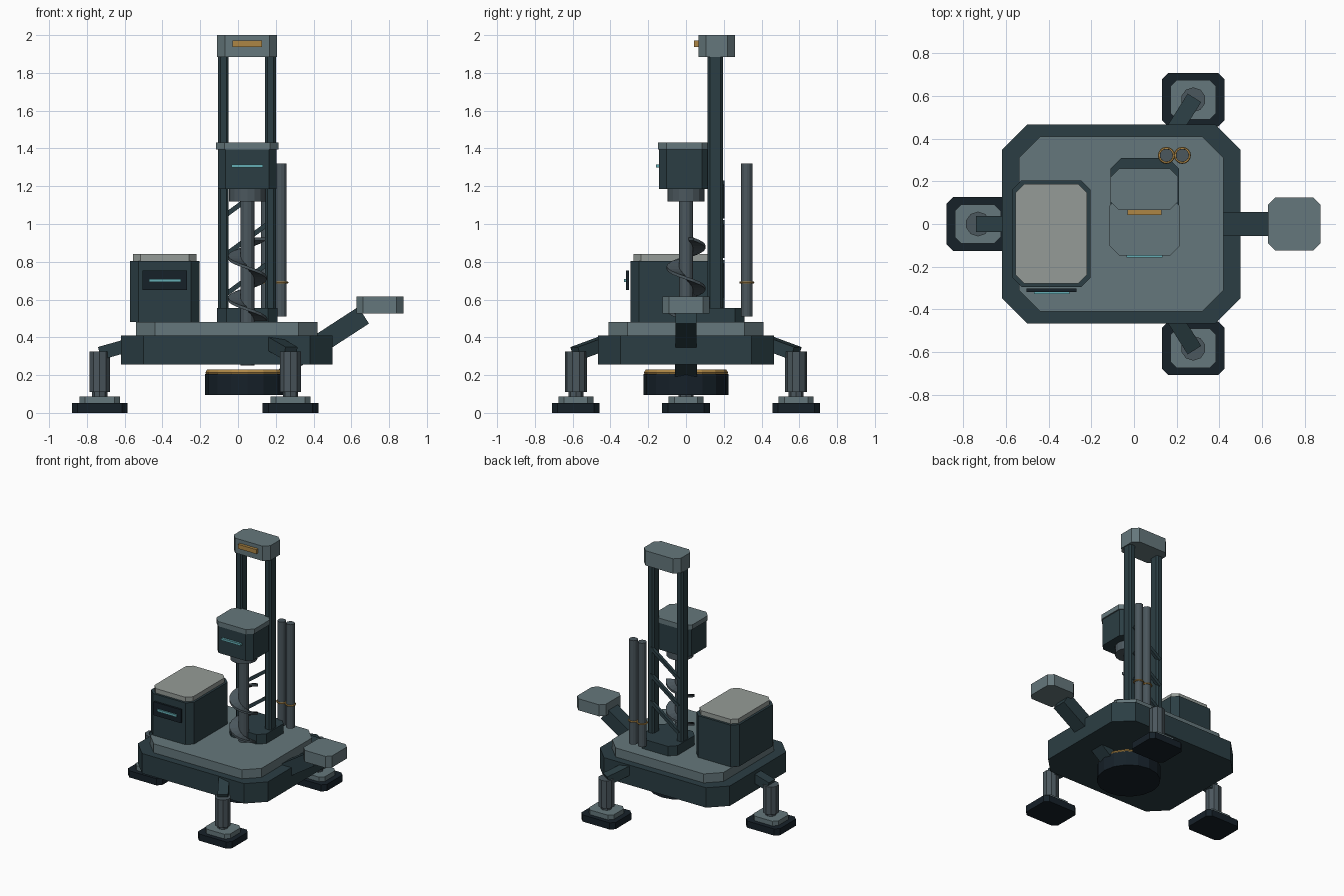
import bpy, bmesh, math
from mathutils import Vector

if "Cube" in bpy.data.objects:
    bpy.data.objects.remove(bpy.data.objects["Cube"])

COLORS = {
    "dark": (0.024, 0.048, 0.057, 1), "panel": (0.13, 0.185, 0.2, 1),
    "black": (0.008, 0.015, 0.022, 1), "metal": (0.07, 0.095, 0.11, 1),
    "gold": (0.42, 0.24, 0.06, 1), "teal": (0.13, 0.42, 0.46, 1),
    "pale": (0.3, 0.33, 0.31, 1),
}
MATS = {}
for key, col in COLORS.items():
    MATS[key] = bpy.data.materials.new(key)
    MATS[key].diffuse_color = col


def finish(name, bm, mat):
    bmesh.ops.recalc_face_normals(bm, faces=bm.faces)
    me = bpy.data.meshes.new(name)
    bm.to_mesh(me)
    bm.free()
    ob = bpy.data.objects.new(name, me)
    me.materials.append(MATS[mat])
    bpy.context.collection.objects.link(ob)
    return ob


def slab(name, x, y, z, cut, mat):
    """Upright block with chamfered corners; x, y, z are (min, max)."""
    bm = bmesh.new()
    (a, b), (c, d), k = x, y, cut
    if k:
        pts = [(a + k, c), (b - k, c), (b, c + k), (b, d - k),
               (b - k, d), (a + k, d), (a, d - k), (a, c + k)]
    else:
        pts = [(a, c), (b, c), (b, d), (a, d)]
    f = bm.faces.new([bm.verts.new((px, py, z[0])) for px, py in pts])
    top = bmesh.ops.extrude_face_region(bm, geom=[f])["geom"]
    bmesh.ops.translate(bm, vec=(0, 0, z[1] - z[0]),
                        verts=[v for v in top if isinstance(v, bmesh.types.BMVert)])
    return finish(name, bm, mat)


def rod(name, x, y, z, r, sides, mat, r_top=None):
    bm = bmesh.new()
    bmesh.ops.create_cone(bm, cap_ends=True, segments=sides, radius1=r,
                          radius2=r if r_top is None else r_top, depth=z[1] - z[0])
    bmesh.ops.translate(bm, verts=bm.verts, vec=(x, y, (z[0] + z[1]) / 2))
    return finish(name, bm, mat)


def beam(name, p, q, w, h, mat):
    """Square bar from p to q."""
    p, q = Vector(p), Vector(q)
    bm = bmesh.new()
    bmesh.ops.create_cube(bm, size=1)
    bmesh.ops.scale(bm, verts=bm.verts, vec=((q - p).length, w, h))
    ob = finish(name, bm, mat)
    ob.rotation_euler = (q - p).to_track_quat('X', 'Z').to_euler()
    ob.location = (p + q) / 2
    return ob


def ring(name, loc, major, minor, mat, seg=16):
    bpy.ops.mesh.primitive_torus_add(location=loc, major_radius=major, minor_radius=minor,
                                     major_segments=seg, minor_segments=6)
    ob = bpy.context.object
    ob.name = name
    ob.data.materials.append(MATS[mat])


# Chassis and deck
slab("chassis", (-0.62, 0.50), (-0.467, 0.467), (0.255, 0.41), 0.12, "dark")
slab("deck", (-0.54, 0.42), (-0.41, 0.41), (0.41, 0.48), 0.10, "panel")

# Power unit with front display
slab("power_unit", (-0.573, -0.203), (-0.295, 0.205), (0.48, 0.805), 0.045, "dark")
slab("power_unit_lid", (-0.555, -0.22), (-0.278, 0.187), (0.805, 0.84), 0.04, "pale")
slab("display_panel", (-0.505, -0.27), (-0.318, -0.303), (0.65, 0.755), 0, "black")
slab("display_light", (-0.47, -0.302), (-0.328, -0.318), (0.692, 0.71), 0, "teal")

# Mast: base, rails, back braces, cap
slab("mast_base", (-0.11, 0.21), (0.0, 0.31), (0.48, 0.555), 0.05, "dark")
for side, x in (("left", -0.077), ("right", 0.172)):
    slab(f"mast_rail_{side}", (x - 0.028, x + 0.028), (0.115, 0.195), (0.5, 1.9), 0.012, "dark")
for i in range(3):
    z = 0.62 + 0.21 * i
    beam(f"mast_brace_{i + 1}", (-0.075, 0.19, z), (0.17, 0.19, z + 0.18), 0.025, 0.025, "dark")
slab("mast_cap", (-0.11, 0.207), (0.065, 0.26), (1.885, 2.0), 0.04, "panel")
slab("mast_cap_badge", (-0.03, 0.128), (0.043, 0.07), (1.937, 1.971), 0, "gold")

# Drill head on the mast
slab("drill_head", (-0.107, 0.205), (-0.142, 0.125), (1.185, 1.395), 0.04, "dark")
slab("drill_head_lid", (-0.116, 0.215), (-0.147, 0.13), (1.395, 1.432), 0.045, "panel")
slab("drill_head_light", (-0.035, 0.133), (-0.158, -0.14), (1.298, 1.315), 0, "teal")
rod("drill_collar", 0.05, 0, (1.12, 1.19), 0.097, 16, "metal")
rod("drill_pipe", 0.05, 0, (0.25, 1.13), 0.038, 12, "metal")

# Auger flight: helical blade around the pipe
bm = bmesh.new()
prev = None
for i in range(33):
    a = 0.4 + i * math.tau / 16
    z = 0.92 - 0.22 * i / 16
    sect = [bm.verts.new((0.05 + r * math.cos(a), r * math.sin(a), z + dz))
            for r, dz in ((0.03, 0.008), (0.103, 0.008), (0.103, -0.008), (0.03, -0.008))]
    if prev:
        for k in range(4):
            n = (k + 1) % 4
            bm.faces.new((prev[k], prev[n], sect[n], sect[k]))
    else:
        bm.faces.new(sect)
    prev = sect
bm.faces.new(prev)
finish("auger_flight", bm, "metal")

# Spare drill rods with clamp rings
for i, x in enumerate((0.152, 0.227)):
    rod(f"spare_rod_{i + 1}", x, 0.322, (0.51, 1.32), 0.031, 12, "metal")
    ring(f"spare_rod_ring_{i + 1}", (x, 0.322, 0.69), 0.034, 0.006, "gold")

# Sensor drum beneath the chassis and its bracket
rod("ground_drum", 0.05, 0, (0.095, 0.207), 0.225, 16, "black")
ring("drum_ring", (0.05, 0, 0.213), 0.203, 0.02, "gold")
beam("drum_bracket", (0.20, 0, 0.18), (0.34, 0, 0.29), 0.115, 0.06, "dark")

# Stabiliser legs: foot, plate, ankle, cylinder, strut
LEGS = {"left": ((-0.732, 0), (-0.52, 0)),
        "front": ((0.278, -0.583), (0.175, -0.42)),
        "back": ((0.278, 0.583), (0.175, 0.42))}
for side, ((x, y), (sx, sy)) in LEGS.items():
    slab(f"{side}_foot", (x - 0.147, x + 0.147), (y - 0.126, y + 0.126), (0, 0.052), 0.03, "black")
    slab(f"{side}_foot_plate", (x - 0.107, x + 0.107), (y - 0.092, y + 0.092), (0.052, 0.088), 0.03, "panel")
    rod(f"{side}_ankle", x, y, (0.085, 0.115), 0.04, 8, "metal")
    rod(f"{side}_leg", x, y, (0.11, 0.325), 0.058, 10, "metal")
    beam(f"{side}_strut", (sx, sy, 0.375), (x, y, 0.315), 0.075, 0.07, "dark")

# Side arm with pad
beam("side_arm", (0.40, 0, 0.345), (0.665, 0, 0.517), 0.113, 0.105, "dark")
slab("side_arm_pad", (0.628, 0.875), (-0.125, 0.125), (0.525, 0.615), 0.035, "panel")

for m in bpy.data.materials:
    if m.users and not m.is_grease_pencil:
        m.use_nodes = True
        m.node_tree.nodes["Principled BSDF"].inputs["Base Color"].default_value = m.diffuse_color
